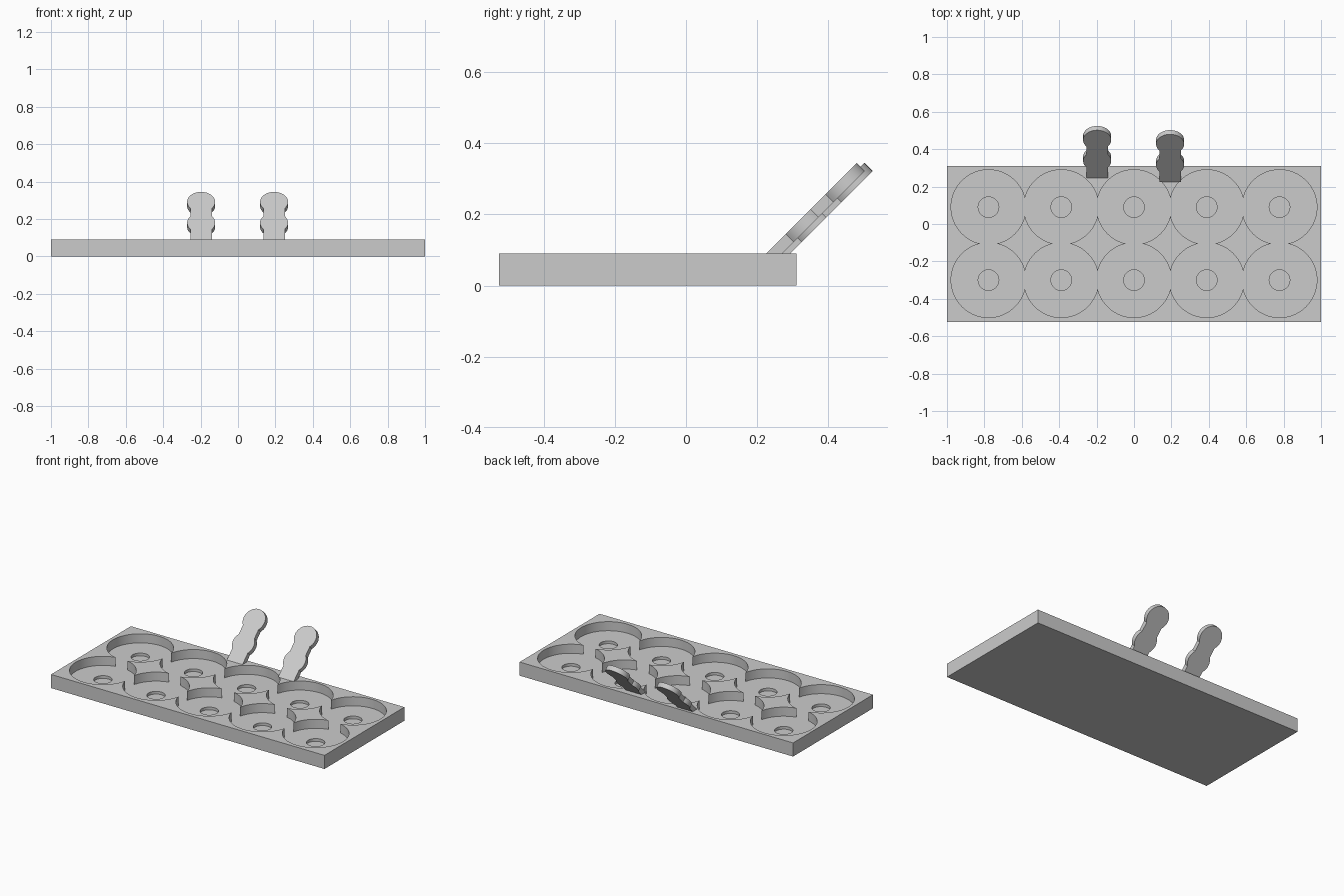
import bpy, bmesh, math

if "Cube" in bpy.data.objects:
    bpy.data.objects.remove(bpy.data.objects["Cube"])

grey = bpy.data.materials.new("plain_grey")
grey.diffuse_color = (0.6, 0.6, 0.6, 1)
grey.use_nodes = True
grey.node_tree.nodes["Principled BSDF"].inputs["Base Color"].default_value = grey.diffuse_color

TOP = 0.09
POCKET_R, POCKET_FLOOR = 0.20, 0.03
HOLE_R, HOLE_FLOOR = 0.055, 0.012


def make_object(name, bm):
    bmesh.ops.recalc_face_normals(bm, faces=bm.faces)
    mesh = bpy.data.meshes.new(name)
    bm.to_mesh(mesh)
    bm.free()
    mesh.materials.append(grey)
    ob = bpy.data.objects.new(name, mesh)
    bpy.context.collection.objects.link(ob)
    return ob


def smooth(ob):
    bpy.ops.object.select_all(action='DESELECT')
    ob.select_set(True)
    bpy.context.view_layer.objects.active = ob
    bpy.ops.object.shade_smooth_by_angle(angle=math.radians(30))


def cut_cylinder(ob, x, y, radius, floor):
    """Sink a round recess into the object from above."""
    bpy.ops.mesh.primitive_cylinder_add(vertices=64, radius=radius, depth=0.2,
                                        location=(x, y, floor + 0.1))
    cutter = bpy.context.object
    cutter.hide_render = True
    mod = ob.modifiers.new("recess", 'BOOLEAN')
    mod.operation = 'DIFFERENCE'
    mod.solver = 'EXACT'
    mod.object = cutter
    bpy.context.view_layer.objects.active = ob
    bpy.ops.object.modifier_apply(modifier=mod.name)
    bpy.data.objects.remove(cutter)


# Tray slab
bm = bmesh.new()
bmesh.ops.create_cube(bm, size=1)
for v in bm.verts:
    v.co = (v.co.x * 2, v.co.y * 0.835 - 0.1075, (v.co.z + 0.5) * TOP)
tray = make_object("tray", bm)

# Two rows of five overlapping pockets, each with a small centre hole
cells = [((i - 2) * 0.389, y) for i in range(5) for y in (0.09, -0.30)]
for x, y in cells:
    cut_cylinder(tray, x, y, POCKET_R, POCKET_FLOOR)
for x, y in cells:
    cut_cylinder(tray, x, y, HOLE_R, HOLE_FLOOR)
smooth(tray)


def tab_outline(half=0.057, r=0.075, centres=(0.127, 0.285), steps=16):
    """Straight stem with two round lobes, right side then mirrored."""
    side = [(half, 0.0)]
    a = math.acos(half / r)
    for c, end in zip(centres, (a, math.pi / 2)):
        for i in range(steps + 1):
            t = -a + (end + a) * i / steps
            side.append((r * math.cos(t), c + r * math.sin(t)))
    return side + [(-u, v) for u, v in reversed(side[:-1])]


def make_tab(name, x, y, thick=0.032):
    """Flat tab leaning back at 45 degrees, standing on the tray top."""
    s = math.sqrt(0.5)
    bm = bmesh.new()
    face = bm.faces.new([bm.verts.new((x + u, y + v * s, TOP + v * s))
                         for u, v in tab_outline()])
    ext = bmesh.ops.extrude_face_region(bm, geom=[face], use_keep_orig=True)
    for v in ext["geom"]:
        if isinstance(v, bmesh.types.BMVert):
            v.co.y += thick * s
            v.co.z -= thick * s
    # Trim the foot level with the tray top
    for v in bm.verts:
        if v.co.z < TOP:
            v.co.y += TOP - v.co.z
            v.co.z = TOP
    smooth(make_object(name, bm))


make_tab("left_tab", -0.197, 0.247)
make_tab("right_tab", 0.193, 0.225)
